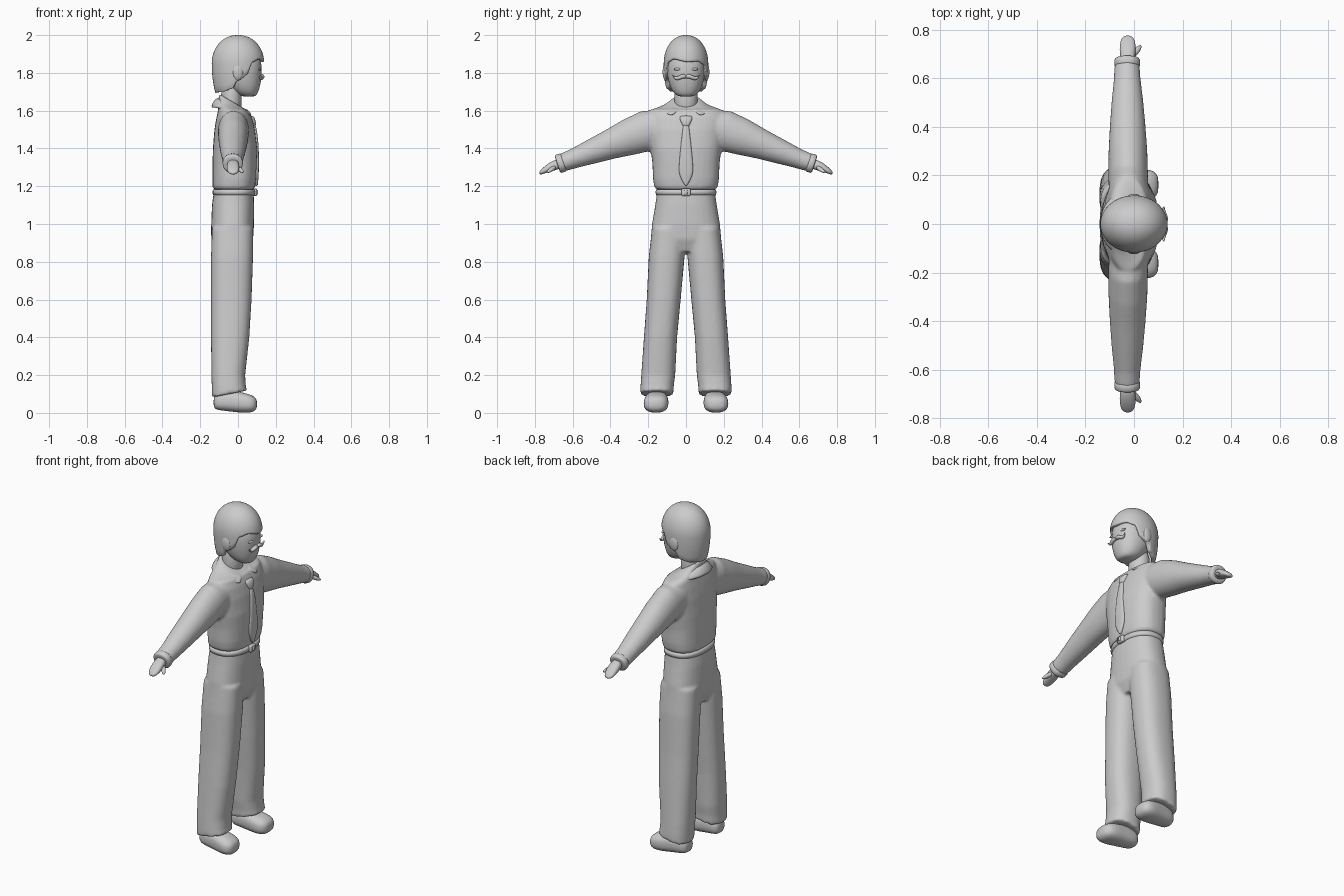
import bpy, bmesh
from math import sin, cos, pi, acos, copysign, radians
from mathutils import Vector as V

if "Cube" in bpy.data.objects:
    bpy.data.objects.remove(bpy.data.objects["Cube"])

def se(t, n):
    p = lambda c: copysign(abs(c) ** (2 / n), c)
    return p(cos(t)), p(sin(t))

def loft(bm, rings, n=2.0, segs=28):
    """Skin closed rings given as (centre, u axis, v axis)."""
    rows = []
    for c, u, v in rings:
        row = []
        for i in range(segs):
            a, b = se(2 * pi * i / segs, n)
            row.append(bm.verts.new(V(c) + V(u) * a + V(v) * b))
        rows.append(row)
    for r, s in zip(rows, rows[1:]):
        for i in range(segs):
            j = (i + 1) % segs
            bm.faces.new((r[i], r[j], s[j], s[i]))
    bm.faces.new(rows[0])
    bm.faces.new(rows[-1])

def zring(z, x0, x1, ry, yc=0, tilt=0):
    """Horizontal ring from x0 to x1, half width ry, front edge raised by tilt."""
    return ((x0 + x1) / 2, yc, z), ((x1 - x0) / 2, 0, tilt), (0, ry, 0)

def finish(name, bm, sub=0, voxel=0, smooth=6):
    bmesh.ops.recalc_face_normals(bm, faces=bm.faces)
    me = bpy.data.meshes.new(name)
    bm.to_mesh(me)
    bm.free()
    for p in me.polygons:
        p.use_smooth = True
    ob = bpy.data.objects.new(name, me)
    bpy.context.collection.objects.link(ob)
    if voxel:
        m = ob.modifiers.new("remesh", 'REMESH')
        m.mode, m.voxel_size, m.use_smooth_shade = 'VOXEL', voxel, True
        m = ob.modifiers.new("smooth", 'SMOOTH')
        m.iterations, m.factor = smooth, 0.5
    if sub:
        m = ob.modifiers.new("subsurf", 'SUBSURF')
        m.levels = m.render_levels = sub
    return ob

def lofted(name, rings, n=2.0, sub=1):
    bm = bmesh.new()
    loft(bm, rings, n)
    return finish(name, bm, sub)

def blob(name, loc, scale):
    bm = bmesh.new()
    bmesh.ops.create_uvsphere(bm, u_segments=20, v_segments=12, radius=1)
    for v in bm.verts:
        v.co = V(loc) + V(a * b for a, b in zip(v.co, scale))
    return finish(name, bm)

# shirt body and sleeves, fused
bm = bmesh.new()
loft(bm, [zring(1.18, -.125, .08, .152), zring(1.195, -.135, .09, .168), zring(1.24, -.135, .096, .175),
          zring(1.32, -.135, .1, .178), zring(1.4, -.133, .102, .188), zring(1.5, -.125, .09, .2),
          zring(1.56, -.115, .075, .205), zring(1.605, -.105, .055, .19), zring(1.625, -.105, .045, .12, 0, -.02),
          zring(1.65, -.1, .035, .072, 0, -.04)], 2.5)
for s in (1, -1):
    arm = [(.1, 1.52, .08, .09), (.2, 1.495, .082, .11), (.3, 1.46, .08, .098), (.4, 1.422, .074, .08),
           (.5, 1.383, .066, .066), (.6, 1.344, .055, .052), (.66, 1.323, .052, .048)]
    loft(bm, [((-.022 - y * .01, s * y, z), (rx, 0, 0), (0, s * .36 * rv, .93 * rv)) for y, z, rx, rv in arm])
finish("shirt", bm, 0, .009, 6)

# trousers: hips and two legs, fused
bm = bmesh.new()
loft(bm, [zring(1.175, -.128, .082, .153), zring(1.1, -.138, .086, .163), zring(1.0, -.142, .085, .18),
          zring(.92, -.142, .08, .187), zring(.855, -.12, .055, .15)], 2.4)
for s in (1, -1):
    leg = [(.98, -.138, .08, .09, .09), (.83, -.143, .08, .102, .095), (.6, -.143, .072, .118, .09),
           (.4, -.143, .06, .135, .088), (.2, -.141, .038, .147, .09), (.14, -.139, .042, .153, .088)]
    loft(bm, [zring(z, a, b, r, s * y) for z, a, b, y, r in leg] + [zring(.1, -.138, .048, .088, s * .154, .018)], 2.4)
finish("trousers", bm, 0, .009, 6)

# belt and buckle
lofted("belt", [zring(z, -.131 - d, .087 + d, .157 + d) for z, d in
                ((1.153, -.01), (1.155, .002), (1.168, .004), (1.182, .002), (1.184, -.01))], 2.4, 0)
lofted("buckle", [((x, 0, 1.168), (0, r, 0), (0, 0, r * .8)) for x, r in ((.08, .024), (.098, .024), (.101, .018))], 6, 0)
lofted("buckle_pin", [((x, 0, 1.168), (0, .008, 0), (0, 0, .012)) for x in (.09, .106)], 5, 0)

# tie and knot
lofted("tie", [((x, 0, z), (.011, 0, 0), (0, w, 0)) for z, x, w in
               ((1.2, .094, .002), (1.215, .095, .014), (1.26, .098, .036), (1.29, .1, .039), (1.4, .1, .03),
                (1.48, .092, .02), (1.54, .08, .014))], 2.6)
lofted("tie_knot", [((x, 0, z), (r, 0, 0), (0, w, 0)) for z, x, r, w in
                    ((1.515, .082, .01, .014), (1.525, .08, .016, .02), (1.56, .072, .02, .036), (1.575, .062, .014, .034))], 2.5)

# shirt collar, a folded strip open at the front
bm = bmesh.new()
rows = []
for i in range(41):
    a = radians(22 + 316 * i / 40)
    c, s = cos(a), sin(a)
    k = max(0, c) ** 4
    rows.append([bm.verts.new(p) for p in (
        (-.035 + .066 * c, .068 * s, 1.615 - .035 * c),
        (-.035 + .074 * c, .078 * s, 1.635 - .032 * c),
        (-.034 + .092 * c, .105 * s, 1.622 - .022 * c),
        (-.03 + .108 * c + .005 * k, (.132 + .09 * k) * s, 1.602 - .015 * c - .02 * k))])
for r, q in zip(rows, rows[1:]):
    for j in range(3):
        bm.faces.new((r[j], r[j + 1], q[j + 1], q[j]))
ob = finish("collar", bm)
m = ob.modifiers.new("thick", 'SOLIDIFY')
m.thickness, m.offset = .014, 0
ob.modifiers.new("subsurf", 'SUBSURF').levels = 1

# neck and face
lofted("neck", [zring(z, -.09, .02, .062) for z in (1.57, 1.65, 1.78)])
lofted("face", [zring(1.674, .03, .085, .03), zring(1.682, .0, .1, .055), zring(1.71, -.04, .112, .078),
                zring(1.75, -.07, .122, .092), zring(1.8, -.09, .127, .102), zring(1.86, -.1, .126, .106),
                zring(1.93, -.09, .1, .085)], 2.15)

# hair: cap whose hairline height varies around the head
line = [(0, 1.862), (35, 1.87), (55, 1.855), (70, 1.79), (80, 1.775), (90, 1.765), (105, 1.72), (130, 1.705), (180, 1.698)]
def hairline(d):
    for (a, p), (b, q) in zip(line, line[1:]):
        if d <= b:
            t = (d - a) / (b - a)
            return p + (q - p) * t * t * (3 - 2 * t)
    return line[-1][1]
bm = bmesh.new()
N, M, ZC = 96, 20, 1.85
cols = []
for i in range(N):
    d = 360 * i / N
    a, z1 = radians(d), hairline(min(d, 360 - d)) - .012 * sin(radians(d)) * max(0, cos(radians(d)))
    pm = acos((z1 - ZC) / (.15 if z1 > ZC else .3))
    col = []
    for j in range(1, M + 3):
        p = pm * min(j, M) / M
        k = sin(p) ** .92 * (1, .97, .8)[max(0, j - M)]
        z = ZC + cos(p) * (.15 if p < pi / 2 else .3)
        col.append(bm.verts.new((.139 * k * cos(a), .118 * k * sin(a), z - (.004 if j == M + 1 else 0))))
    cols.append(col)
top = bm.verts.new((0, 0, 2))
for i in range(N):
    c, e = cols[i], cols[(i + 1) % N]
    bm.faces.new((top, c[0], e[0]))
    for j in range(M + 1):
        bm.faces.new((c[j], c[j + 1], e[j + 1], e[j]))
finish("hair", bm)

# paired parts: ears, eyes, moustache halves, hands, cuffs, shoes
for s, side in ((1, "left"), (-1, "right")):
    blob("ear_" + side, (.0, s * .108, 1.805), (.029, .016, .045))
    blob("eye_" + side, (.115, s * .044, 1.82), (.008, .021, .007))
    lofted("moustache_" + side, [((x, s * y, z), (r, 0, 0), (0, 0, r)) for x, y, z, r in
                                 ((.126, -.004, 1.778, .008), (.129, .015, 1.784, .012), (.127, .032, 1.776, .012),
                                  (.122, .05, 1.769, .009), (.121, .064, 1.776, .006), (.124, .072, 1.788, .002))])
    lofted("cuff_" + side, [((-.028, s * y, z), (r, 0, 0), (0, s * .3 * r, .9 * r)) for y, z, r in
                            ((.645, 1.328, .045), (.648, 1.327, .054), (.678, 1.317, .054), (.682, 1.316, .048))], 2.2, 1)
    lofted("hand_" + side, [((-.026, s * y, z), (w, 0, 0), (0, s * .4 * h, .9 * h)) for y, z, w, h in
                            ((.66, 1.322, .026, .026), (.69, 1.313, .031, .027), (.72, 1.3, .034, .023),
                             (.75, 1.284, .031, .016), (.768, 1.272, .024, .011), (.776, 1.267, .01, .005))], 2.4)
    lofted("thumb_" + side, [((x, s * y, z), (r * .8, s * -r * .6, 0), (0, 0, r)) for x, y, z, r in
                             ((-.015, .69, 1.305, .013), (.005, .708, 1.292, .014), (.02, .725, 1.281, .011),
                              (.029, .737, 1.275, .004))])
    lofted("shoe_" + side, [((x, s * (.156 + .06 * x), z), (0, ry, 0), (0, 0, rz)) for x, z, ry, rz in
                            ((-.13, .055, .025, .022), (-.118, .06, .05, .045), (-.06, .066, .056, .056),
                             (0, .058, .062, .056), (.05, .051, .068, .051), (.085, .047, .058, .042), (.102, .047, .03, .022))], 2.5)
